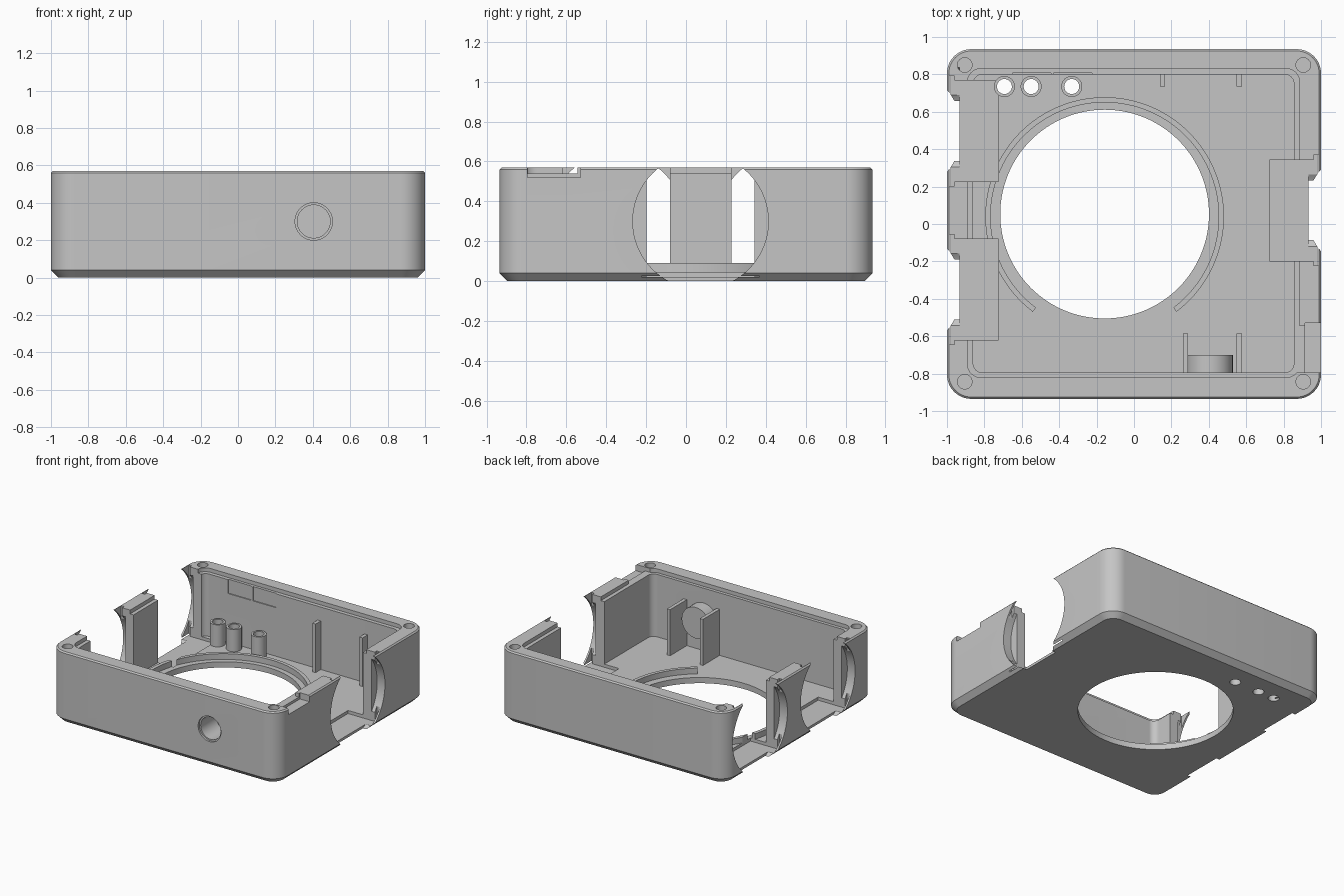
import bpy, bmesh, math
from mathutils import Matrix, Vector

cube = bpy.data.objects.get("Cube")
if cube:
    bpy.data.objects.remove(cube, do_unlink=True)

SHADE = (0.56, 0.56, 0.56, 1)
grey = bpy.data.materials.new("matte grey")
grey.use_nodes = True
grey.diffuse_color = SHADE
grey.node_tree.nodes["Principled BSDF"].inputs["Base Color"].default_value = SHADE


def finish(name, bm):
    bmesh.ops.recalc_face_normals(bm, faces=bm.faces)
    mesh = bpy.data.meshes.new(name)
    bm.to_mesh(mesh)
    bm.free()
    mesh.materials.append(grey)
    obj = bpy.data.objects.new(name, mesh)
    bpy.context.collection.objects.link(obj)
    return obj


def box(name, x, y, z):
    bm = bmesh.new()
    size = Vector((x[1] - x[0], y[1] - y[0], z[1] - z[0]))
    mid = Vector((x[0] + x[1], y[0] + y[1], z[0] + z[1])) / 2
    bmesh.ops.create_cube(bm, size=1, matrix=Matrix.Translation(mid) @ Matrix.Diagonal(size).to_4x4())
    return finish(name, bm)


def rod(name, start, end, radius, segments=48):
    a, b = Vector(start), Vector(end)
    turn = (b - a).to_track_quat('Z', 'Y').to_matrix().to_4x4()
    bm = bmesh.new()
    bmesh.ops.create_cone(bm, cap_ends=True, segments=segments, radius1=radius,
                          radius2=radius, depth=(b - a).length,
                          matrix=Matrix.Translation((a + b) / 2) @ turn)
    return finish(name, bm)


def rounded_box(name, x, y, radius, levels):
    """Stack of rounded rectangles; levels are (height, inset) pairs."""
    bm = bmesh.new()
    loops = []
    for z, inset in levels:
        r = radius - inset
        loop = []
        for quarter, (sx, sy) in enumerate(((1, 1), (0, 1), (0, 0), (1, 0))):
            cx = x[sx] + (-radius if sx else radius)
            cy = y[sy] + (-radius if sy else radius)
            for i in range(13):
                a = math.pi / 2 * (quarter + i / 12)
                loop.append(bm.verts.new((cx + r * math.cos(a), cy + r * math.sin(a), z)))
        loops.append(loop)
    for low, high in zip(loops, loops[1:]):
        for i in range(len(low)):
            j = (i + 1) % len(low)
            bm.faces.new((low[i], low[j], high[j], high[i]))
    bm.faces.new(loops[0][::-1])
    bm.faces.new(loops[-1])
    return finish(name, bm)


def combine(obj, other, operation='DIFFERENCE'):
    mod = obj.modifiers.new("combine", 'BOOLEAN')
    mod.operation = operation
    mod.solver = 'EXACT'
    mod.object = other
    graph = bpy.context.evaluated_depsgraph_get()
    graph.update()
    mesh = bpy.data.meshes.new_from_object(obj.evaluated_get(graph))
    obj.modifiers.clear()
    obj.data = mesh
    bpy.data.objects.remove(other, do_unlink=True)


# Shell with chamfered underside, hollow and stepped rim
TOP, LEDGE, FLOOR, BASE, OVER = 0.57, 0.54, 0.045, 0.03, 0.7
shell = rounded_box("case_shell", (-1, 1), (-0.935, 0.935), 0.13,
                    [(0, 0.04), (0.04, 0), (0.56, 0), (TOP, 0.01)])
combine(shell, rounded_box("cavity", (-0.86, 0.855), (-0.795, 0.80), 0.05, [(FLOOR, 0), (OVER, 0)]))
combine(shell, rounded_box("rim_step", (-0.89, 0.885), (-0.82, 0.83), 0.07, [(LEDGE, 0), (OVER, 0)]))

# Large opening in the floor with a raised broken ring
CX, CY, RING_Y = -0.157, 0.053, 0.04
combine(shell, rod("floor_opening", (CX, CY, -0.1), (CX, CY, 0.3), 0.558, segments=128))
bm = bmesh.new()
rows = []
start, sweep, steps = math.radians(-53), math.radians(286), 96
for i in range(steps + 1):
    a = start + sweep * i / steps
    rows.append([bm.verts.new((CX + r * math.cos(a), RING_Y + r * math.sin(a), z))
                 for r, z in ((0.61, BASE), (0.638, BASE), (0.638, 0.09), (0.61, 0.09))])
for p, q in zip(rows, rows[1:]):
    for k in range(4):
        bm.faces.new((p[k], p[k - 1], q[k - 1], q[k]))
bm.faces.new(rows[0])
bm.faces.new(rows[-1])
ring = finish("floor_ring", bm)


def span(side, a, b):
    return tuple(sorted((side * a, side * b)))


# Side ports: round cut outside, slide slot, and pocket inside
for side, y in ((1, 0.073), (-1, 0.4975), (-1, -0.35)):
    pocket = span(side, 0.725, 0.975), (y - 0.27, y + 0.27), (0.02, OVER)
    combine(ring, box("ring_gap", *pocket))
    combine(shell, box("port_pocket", *pocket))
    combine(shell, box("port_slot", span(side, 0.96, 0.986), (y - 0.295, y + 0.295), (0.02, OVER)))
    combine(shell, rod("port_circle", (side * 0.932, y, 0.3), (side * 1.1, y, 0.3), 0.34, segments=96))

# Notch in the top of the side wall, open to the rim step
combine(shell, box("rim_notch", (0.915, 1.1), (-0.795, -0.53), (0.52, OVER)))
combine(shell, box("notch_step", (0.87, 0.93), (-0.795, -0.545), (LEDGE, OVER)))

# Corner screw holes
for x in (-0.905, 0.905):
    for y in (-0.843, 0.85):
        combine(shell, rod("screw_hole", (x, y, 0.3), (x, y, OVER), 0.039, segments=32))

# Button socket in the front wall, with a shallow wider mouth
combine(shell, rod("socket", (0.405, -0.85, 0.3), (0.405, -0.70, 0.3), 0.123), 'UNION')
combine(shell, rod("socket_hole", (0.405, -1, 0.3), (0.405, -0.73, 0.3), 0.088))
combine(shell, rod("socket_mouth", (0.405, -1, 0.3), (0.405, -0.92, 0.3), 0.1))

# Shallow panel recesses in the back wall, under the rim step
for x in (-0.65, -0.43):
    combine(shell, box("panel_recess", (x, x + 0.205), (0.78, 0.808), (0.43, 0.55)))

# Hollow posts over holes in the floor
posts = []
for i, x in enumerate((-0.693, -0.55, -0.333)):
    post = rod(f"hollow_post_{i + 1}", (x, 0.735, BASE), (x, 0.735, 0.22), 0.056)
    for part in (shell, post):
        combine(part, rod("post_hole", (x, 0.735, -0.1), (x, 0.735, OVER), 0.04))
    posts.append(post)

# Support ribs on the back wall and plates beside the socket
for i, x in enumerate((0.152, 0.563)):
    box(f"back_rib_{i + 1}", (x - 0.014, x + 0.014), (0.735, 0.805), (BASE, 0.43))
for i, x in enumerate((0.275, 0.563)):
    box(f"socket_plate_{i + 1}", (x - 0.014, x + 0.014), (-0.80, -0.585), (BASE, 0.41))

# Smooth the curved parts, keeping edges crisp
bpy.ops.object.select_all(action='DESELECT')
for obj in [shell, ring] + posts:
    obj.select_set(True)
bpy.context.view_layer.objects.active = shell
bpy.ops.object.shade_smooth_by_angle(angle=math.radians(25))
